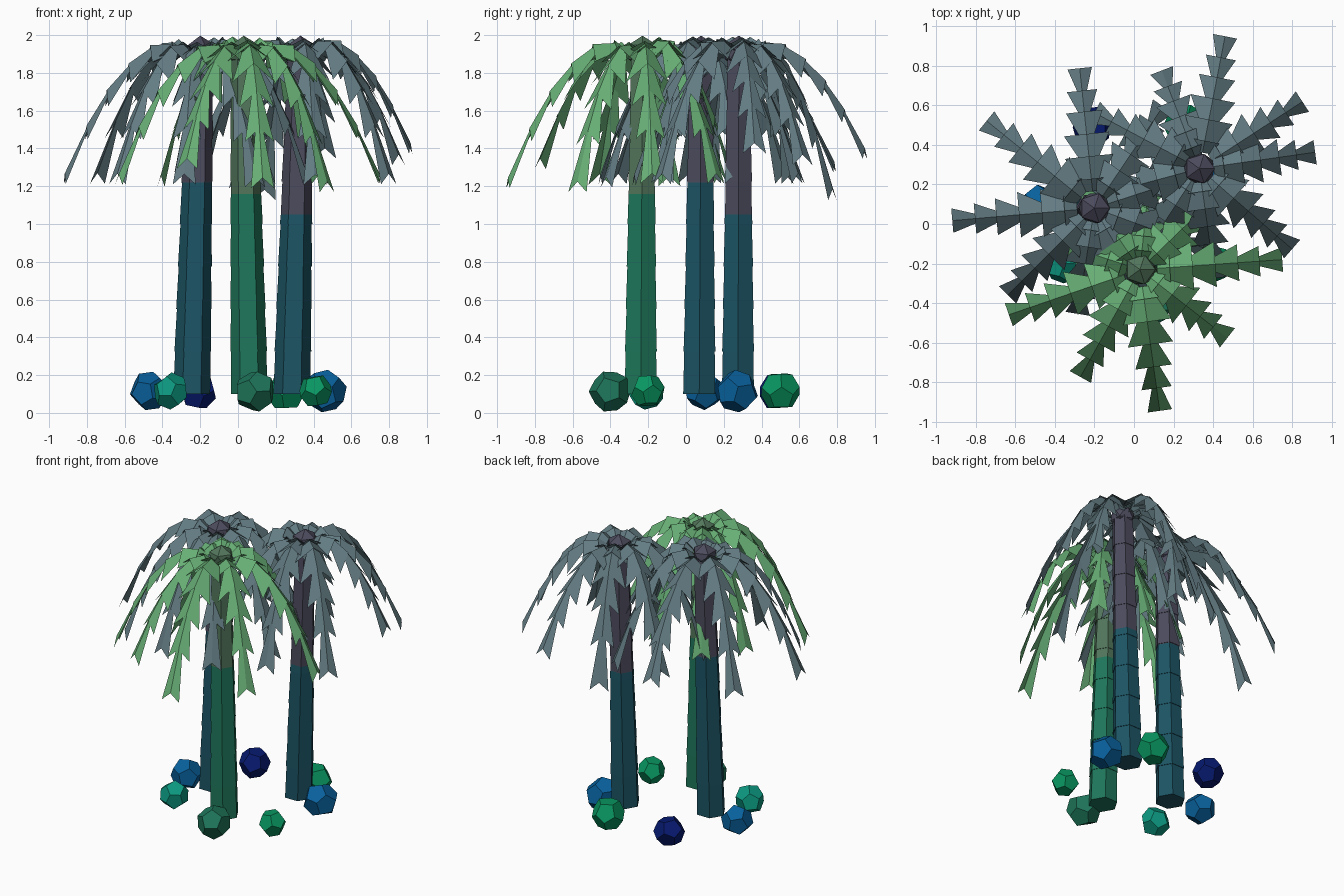
import bpy, bmesh, math, random
from mathutils import Vector, Matrix

random.seed(4)
cube = bpy.data.objects.get("Cube")
if cube:
    bpy.data.objects.remove(cube)


def material(name, srgb):
    lin = [((c / 255 + 0.055) / 1.055) ** 2.4 for c in srgb]
    m = bpy.data.materials.new(name)
    m.use_nodes = True
    m.diffuse_color = (*lin, 1)
    m.node_tree.nodes["Principled BSDF"].inputs["Base Color"].default_value = (*lin, 1)
    return m


LEAF_GREEN = material("leaf green", (103, 174, 117))
LEAF_GREY = material("leaf grey", (99, 124, 131))
BARK_BLUE = material("bark blue", (28, 84, 100))
BARK_GREY = material("bark grey", (76, 75, 93))
BARK_GREEN = material("bark green", (30, 118, 90))
BARK_OLIVE = material("bark olive", (82, 117, 91))
NAVY = material("navy stone", (6, 25, 112))
BLUE = material("blue stone", (8, 96, 156))
GREEN = material("green stone", (8, 150, 97))
TEAL = material("teal stone", (12, 152, 128))


def finish(bm, name, *mats):
    me = bpy.data.meshes.new(name)
    bm.to_mesh(me)
    bm.free()
    for m in mats:
        me.materials.append(m)
    ob = bpy.data.objects.new(name, me)
    bpy.context.collection.objects.link(ob)
    return ob


def bud(name, centre, mat):
    bm = bmesh.new()
    bmesh.ops.create_icosphere(bm, subdivisions=1, radius=0.087,
                               matrix=Matrix.Translation(centre))
    finish(bm, name, mat)


def stone(name, centre, radius, mat):
    """Roughened dodecahedron with a random tilt."""
    bm = bmesh.new()
    phi = (1 + math.sqrt(5)) / 2
    corners = [(a, b, c) for a in (-1, 1) for b in (-1, 1) for c in (-1, 1)]
    for a in (-1 / phi, 1 / phi):
        for b in (-phi, phi):
            corners += [(0, a, b), (a, b, 0), (b, 0, a)]
    turn = Matrix.Rotation(random.uniform(0, 3), 3, "Z") @ Matrix.Rotation(random.uniform(0, 3), 3, "X")
    for c in corners:
        size = radius * random.uniform(0.95, 1.04) / math.sqrt(3)
        bm.verts.new(Vector(centre) + turn @ (Vector(c) * size))
    bmesh.ops.convex_hull(bm, input=bm.verts)
    bmesh.ops.dissolve_limit(bm, angle_limit=0.2, verts=bm.verts, edges=bm.edges)
    finish(bm, name, mat)


def trunk(name, base, top, split, low_mat, high_mat):
    """Hexagonal trunk of stacked sections with fine ledges, two-toned at split."""
    bm = bmesh.new()
    z0, z1, parts = 0.1, 1.9, 8
    heights = sorted([z0 + (z1 - z0) * i / parts for i in range(parts + 1)] + [split])
    prev = None
    for z in heights:
        t = (z - z0) / (z1 - z0)
        centre = Vector(base).lerp(Vector(top), t)
        radius = 0.098 - 0.03 * t
        plain = z in (z0, split, z1)
        for lip in ((0,) if plain else (-0.001, 0.003)):
            ring = [bm.verts.new((centre.x + (radius + lip) * math.cos(k * math.pi / 3),
                                  centre.y + (radius + lip) * math.sin(k * math.pi / 3),
                                  z)) for k in range(6)]
            if prev:
                for k in range(6):
                    n = (k + 1) % 6
                    f = bm.faces.new((prev[k], prev[n], ring[n], ring[k]))
                    f.material_index = int(f.calc_center_median().z > split)
            else:
                bm.faces.new(ring[::-1])
            prev = ring
    bm.faces.new(prev).material_index = 1
    finish(bm, name, low_mat, high_mat)


# midrib arc: fraction of reach, fraction of drop
ARC = [(0.12, 0.07), (0.21, 0.0), (0.37, 0.03), (0.53, 0.17),
       (0.69, 0.37), (0.84, 0.64), (1.0, 1.0)]
# each fan: half width inside, half width outside, droop of its outer corners
FANS = [(0.036, 0.075, 0.04), (0.06, 0.122, 0.09), (0.045, 0.115, 0.1),
        (0.032, 0.093, 0.085), (0.024, 0.077, 0.07), (0.02, 0.062, 0.055)]


def frond(bm, centre, angle, reach, drop):
    """Chain of folded fans, each narrow inside and wide at its outer end."""
    out = Vector((math.cos(angle), math.sin(angle), 0))
    side = Vector((-out.y, out.x, 0))
    rib = [Vector(centre) + out * (a * reach) - Vector((0, 0, b * drop)) for a, b in ARC]
    for i, (inner, outer, droop) in enumerate(FANS):
        p, q = rib[i].copy(), rib[i + 1]
        if i:
            p = p.lerp(rib[i - 1], 0.15) - Vector((0, 0, 0.008))
        a, b = bm.verts.new(p), bm.verts.new(q)
        for s in (1, -1):
            c = bm.verts.new(q + side * (s * outer) - Vector((0, 0, droop)))
            d = bm.verts.new(p + side * (s * inner) - Vector((0, 0, droop * inner / outer)))
            bm.faces.new((a, b, c, d) if s > 0 else (a, d, c, b))


def tree(label, base, top, split, mats, fronds):
    low, high, leaf = mats
    trunk(label + "_trunk", base, top, split, low, high)
    bud(label + "_crown_bud", (*top, 1.91), high)
    bm = bmesh.new()
    for angle, reach, drop in fronds:
        crown = (*top, 1.975 + random.uniform(-0.015, 0.02))
        frond(bm, crown, math.radians(angle), reach, drop)
    finish(bm, label + "_fronds", leaf)


# three palms: fronds are (direction, reach, drop)
tree("front_palm", (0.06, -0.24), (0.03, -0.23), 1.16, (BARK_GREEN, BARK_OLIVE, LEAF_GREEN),
     [(4, .72, .7), (-38, .56, .74), (-82, .72, .73), (-119, .62, .62), (-161, .7, .7),
      (162, .46, .72), (124, .5, .72), (84, .46, .66), (44, .56, .72)])
tree("left_palm", (-0.245, 0.07), (-0.2, 0.08), 1.22, (BARK_BLUE, BARK_GREY, LEAF_GREY),
     [(185, .72, .7), (141, .7, .71), (96, .71, .64), (225, .62, .7), (261, .54, .7),
      (300, .58, .72), (340, .6, .72), (18, .6, .72), (56, .62, .72)])
tree("back_palm", (0.285, 0.275), (0.33, 0.28), 1.05, (BARK_BLUE, BARK_GREY, LEAF_GREY),
     [(8, .59, .56), (33, .62, .6), (79, .68, .57), (111, .53, .8), (-41, .62, .72),
      (152, .6, .72), (195, .6, .72), (237, .6, .72), (278, .56, .72)])

# ring of stones around the palms
STONES = [(0.09, -0.4, 0.112, BARK_GREEN), (0.41, -0.2, 0.092, GREEN),
          (0.46, 0.27, 0.116, BLUE), (0.26, 0.5, 0.112, GREEN),
          (-0.21, 0.49, 0.104, NAVY), (-0.47, 0.1, 0.104, BLUE),
          (-0.355, -0.21, 0.097, TEAL)]
for i, (x, y, r, mat) in enumerate(STONES):
    stone(f"stone_{i + 1}", (x, y, 0.115), r, mat)
